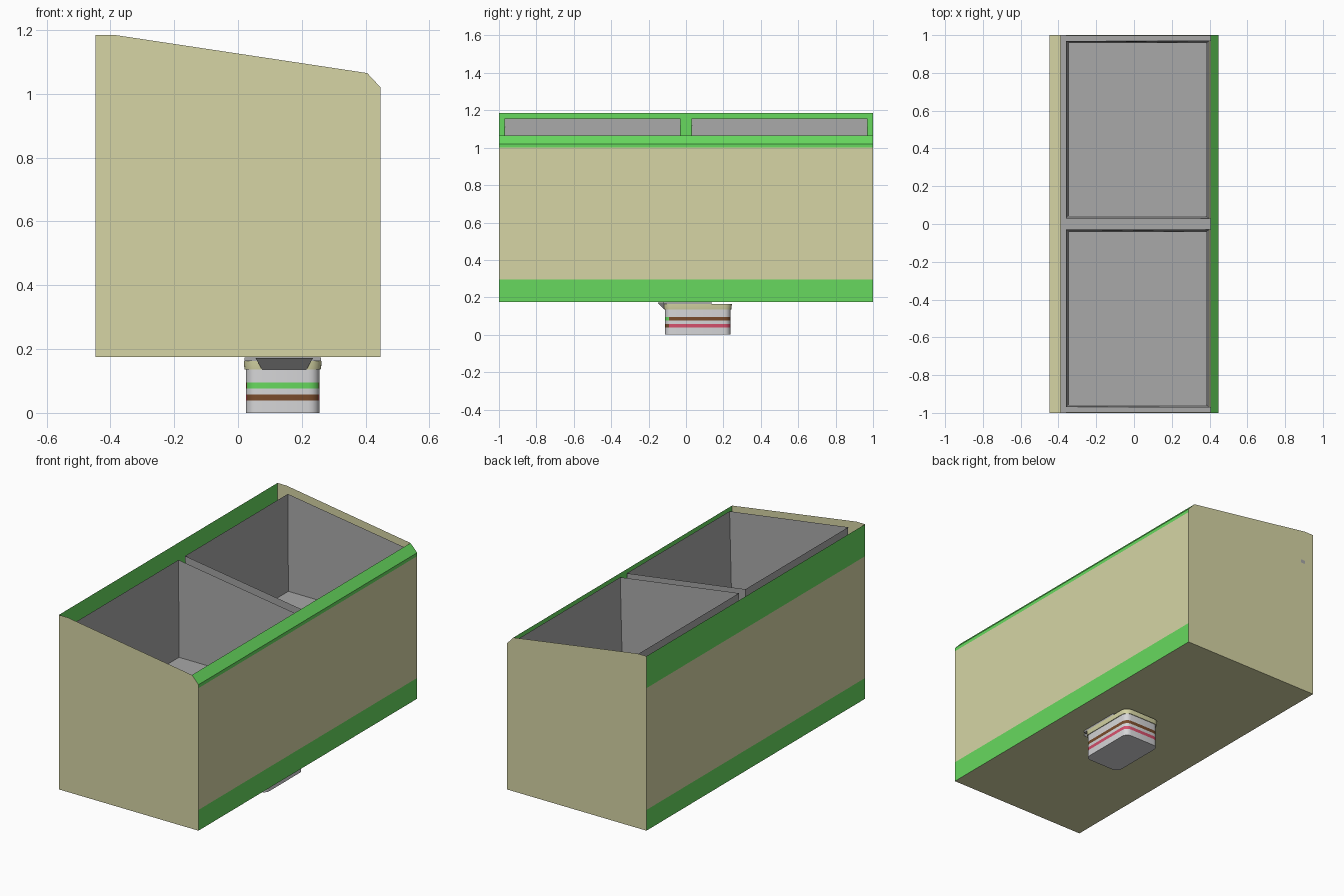
import bpy, bmesh, math

if "Cube" in bpy.data.objects:
    bpy.data.objects.remove(bpy.data.objects["Cube"], do_unlink=True)


def material(name, rgb):
    lin = [((c / 255 + 0.055) / 1.055) ** 2.4 for c in rgb] + [1]
    m = bpy.data.materials.new(name)
    m.use_nodes = True
    m.diffuse_color = lin
    m.node_tree.nodes["Principled BSDF"].inputs["Base Color"].default_value = lin
    return m


beige = material("beige", (214, 213, 165))
green = material("green", (103, 217, 94))
grey = material("grey", (168, 168, 168))
white = material("off white", (214, 214, 216))
brown = material("brown", (122, 76, 44))
pink = material("pink", (214, 80, 108))


def finish(name, bm, mats):
    mesh = bpy.data.meshes.new(name)
    bm.to_mesh(mesh)
    bm.free()
    for m in mats:
        mesh.materials.append(m)
    ob = bpy.data.objects.new(name, mesh)
    bpy.context.collection.objects.link(ob)
    return ob


def face(bm, points, index=0):
    f = bm.faces.new([bm.verts.new(p) for p in points])
    f.material_index = index
    return f


def box(name, lo, hi, mat):
    bm = bmesh.new()
    bmesh.ops.create_cube(bm, size=1)
    for v in bm.verts:
        v.co = [(a + b) / 2 + c * (b - a) for a, b, c in zip(lo, hi, v.co)]
    return finish(name, bm, [mat])


# Outer shell: thin side panels along the profile, then the two end panels
W, BASE, TOP = 0.447, 0.175, 1.185
CHAMFER, RIM, SHELF = 1.02, 1.065, 1.0
profile = [(-W, TOP), (-W, SHELF), (-W, 0.295), (-W, BASE), (W, BASE),
           (W, 0.295), (W, SHELF), (W, CHAMFER), (0.405, RIM), (0.405, SHELF)]
colours = [1, 0, 1, 0, 1, 0, 1, 1, 1]
bm = bmesh.new()
for (xa, za), (xb, zb), c in zip(profile, profile[1:], colours):
    face(bm, [(xa, -1, za), (xb, -1, zb), (xb, 1, zb), (xa, 1, za)], c)
outline = [(-W, TOP), (-W, BASE), (W, BASE), (W, CHAMFER), (0.405, RIM), (-0.39, TOP)]
face(bm, [(x, -1, z) for x, z in outline])
face(bm, [(x, 1, z) for x, z in reversed(outline)])
bmesh.ops.remove_doubles(bm, verts=bm.verts, dist=0.0001)
finish("outer_shell", bm, [beige, green])

# Two open tubs with sloping rims
X0, X1, FLOOR = -0.36, 0.4, 0.6
for name, y0, y1 in (("front_tub", -0.97, -0.03), ("back_tub", 0.03, 0.97)):
    bm = bmesh.new()
    t = 0.012
    top = [(X0, y0, 1.156), (X1, y0, 1.045), (X1, y1, 1.045), (X0, y1, 1.156)]
    low = [(X0 + t, y0 + t, FLOOR), (X1 - 0.02, y0 + t, FLOOR),
           (X1 - 0.02, y1 - t, FLOOR), (X0 + t, y1 - t, FLOOR)]
    face(bm, low)
    for i in range(4):
        j = (i + 1) % 4
        face(bm, [top[j], top[i], low[i], low[j]])
    bmesh.ops.remove_doubles(bm, verts=bm.verts, dist=0.0001)
    finish(name, bm, [grey])

# Shelf strips that close the gaps around the tubs
for name, x0, x1, y0, y1 in (("shelf_side", -0.39, X0, -1, 1),
                             ("shelf_front", X0, 0.405, -0.999, -0.97),
                             ("shelf_middle", X0, 0.405, -0.03, 0.03),
                             ("shelf_back", X0, 0.405, 0.97, 0.999)):
    box(name, (x0, y0, SHELF - 0.02), (x1, y1, SHELF), grey)


def rounded_stack(name, x0, x1, y0, y1, levels, radius, mats, rule):
    """Rounded rectangle rings joined level by level and capped."""
    bm = bmesh.new()
    rings = []
    for z, out in levels:
        ring = []
        for k, (cx, cy) in enumerate(((x1, y1), (x0, y1), (x0, y0), (x1, y0))):
            sx, sy = (1 if cx == x1 else -1), (1 if cy == y1 else -1)
            for s in range(5):
                a = math.pi / 2 * (k + s / 4)
                r = radius + out
                ring.append(bm.verts.new((cx - sx * radius + r * math.cos(a),
                                          cy - sy * radius + r * math.sin(a), z)))
        rings.append(ring)
    for a, b in zip(rings, rings[1:]):
        for i in range(len(a)):
            j = (i + 1) % len(a)
            f = bm.faces.new((a[i], a[j], b[j], b[i]))
            f.material_index = rule(f.calc_center_median())
    bm.faces.new(rings[0][::-1])
    bm.faces.new(rings[-1])
    ob = finish(name, bm, mats)
    bpy.context.view_layer.objects.active = ob
    ob.select_set(True)
    bpy.ops.object.shade_smooth_by_angle()
    ob.select_set(False)


# Small striped container beneath
def stripe(c):
    front = c.y < -0.09
    if 0.076 < c.z < 0.095:
        return 1 if front else 2
    if 0.039 < c.z < 0.058:
        return 2 if front else 3
    return 0


heights = (0, 0.039, 0.058, 0.076, 0.095, 0.14)
rounded_stack("striped_cup", 0.025, 0.255, -0.112, 0.238,
              [(z, 0) for z in heights], 0.035, [white, green, brown, pink], stripe)
rounded_stack("cup_lid", 0.025, 0.255, -0.112, 0.238,
              [(0.136, 0.004), (0.148, 0.006), (0.163, 0.007)], 0.035,
              [beige], lambda c: 0)

# Grey latch plate and flared front spout on the lid
box("latch_plate", (0.02, -0.12, 0.163), (0.26, 0.135, 0.174), grey)
bm = bmesh.new()
lower = [(0.075, -0.118), (0.215, -0.118), (0.215, -0.1), (0.075, -0.1)]
upper = [(0.055, -0.152), (0.235, -0.152), (0.235, -0.1), (0.055, -0.1)]
lo = [(x, y, 0.136) for x, y in lower]
hi = [(x, y, 0.172) for x, y in upper]
face(bm, lo[::-1])
face(bm, hi)
for i in range(4):
    j = (i + 1) % 4
    face(bm, [lo[i], lo[j], hi[j], hi[i]])
bmesh.ops.remove_doubles(bm, verts=bm.verts, dist=0.0001)
finish("front_spout", bm, [grey])
